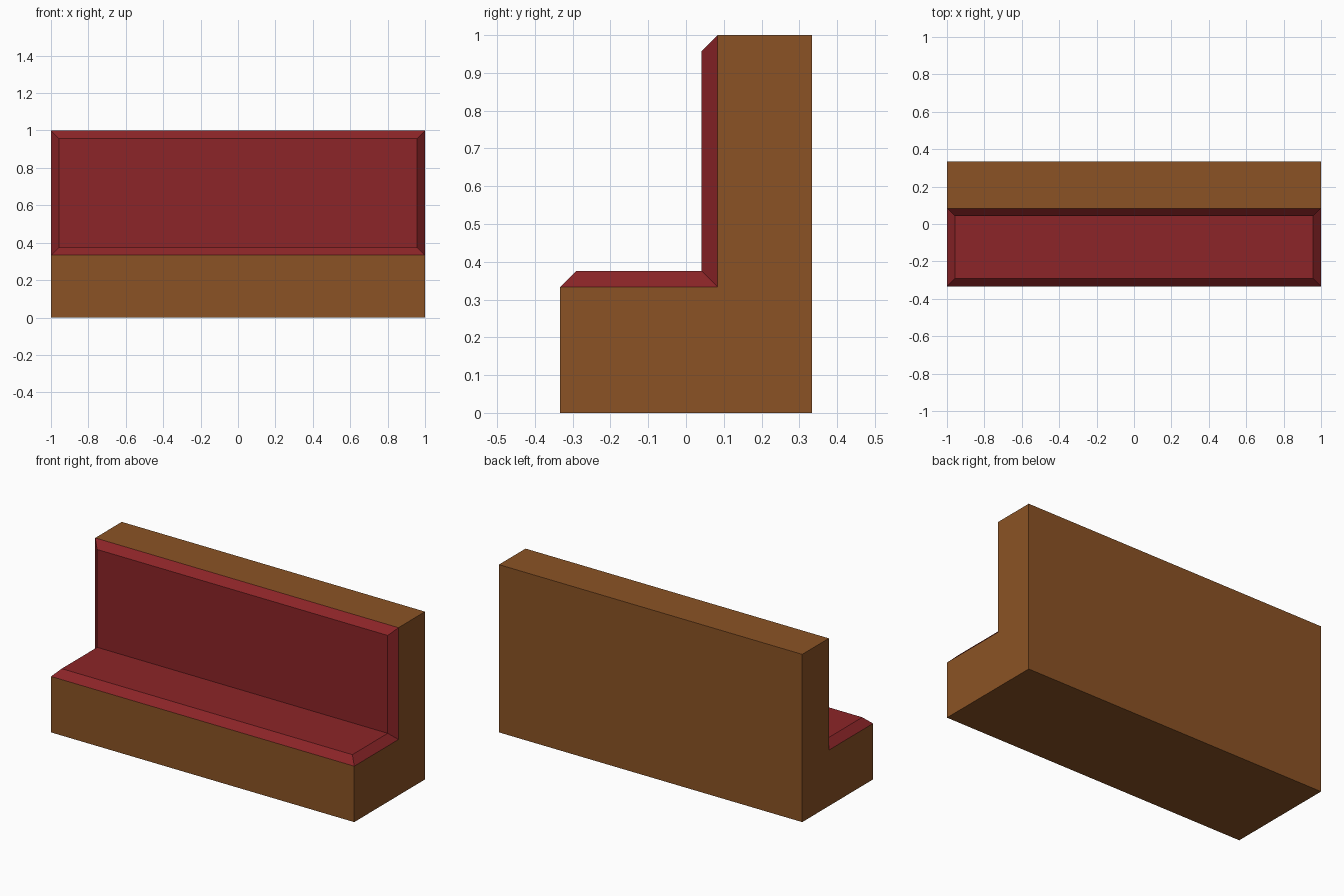
import bpy

if "Cube" in bpy.data.objects:
    bpy.data.objects.remove(bpy.data.objects["Cube"])

T = 1 / 3        # seat height and half depth
BACK_Y = 1 / 12  # front plane of the backrest
PAD = 1 / 24     # cushion thickness and bevel


def material(name, rgb):
    m = bpy.data.materials.new(name)
    m.diffuse_color = (*rgb, 1)
    m.use_nodes = True
    m.node_tree.nodes["Principled BSDF"].inputs["Base Color"].default_value = m.diffuse_color
    return m


wood = material("brown wood", (0.258, 0.086, 0.018))
red = material("dark red fabric", (0.262, 0.018, 0.021))


def add_mesh(name, verts, faces, mat):
    me = bpy.data.meshes.new(name)
    me.from_pydata(verts, [], faces)
    me.materials.append(mat)
    ob = bpy.data.objects.new(name, me)
    bpy.context.collection.objects.link(ob)


# Wooden frame: L-shaped side profile extruded along x
profile = [(-T, 0), (T, 0), (T, 1), (BACK_Y, 1), (BACK_Y, T), (-T, T)]
n = len(profile)
verts = [(x, y, z) for x in (-1, 1) for y, z in profile]
faces = [(i, i + n, (i + 1) % n + n, (i + 1) % n) for i in range(n)]
faces = [f[::-1] for f in faces]
faces += [tuple(range(n))[::-1], tuple(range(n, 2 * n))]
add_mesh("bench_frame", verts, faces, wood)


# Bevelled cushion: a rectangle in (x, v) rising by PAD, open underneath
def cushion(name, v0, v1, place):
    verts = []
    for inset in (0, PAD):
        a, b = 1 - inset, inset
        verts += [place(x, v, inset) for x, v in
                  ((-a, v0 + b), (a, v0 + b), (a, v1 - b), (-a, v1 - b))]
    faces = [(4, 5, 6, 7)]
    faces += [(i, (i + 1) % 4, (i + 1) % 4 + 4, i + 4) for i in range(4)]
    add_mesh(name, verts, faces, red)


cushion("seat_cushion", -T, BACK_Y, lambda x, v, h: (x, v, T + h))
cushion("back_cushion", T, 1, lambda x, v, h: (x, BACK_Y - h, v))
